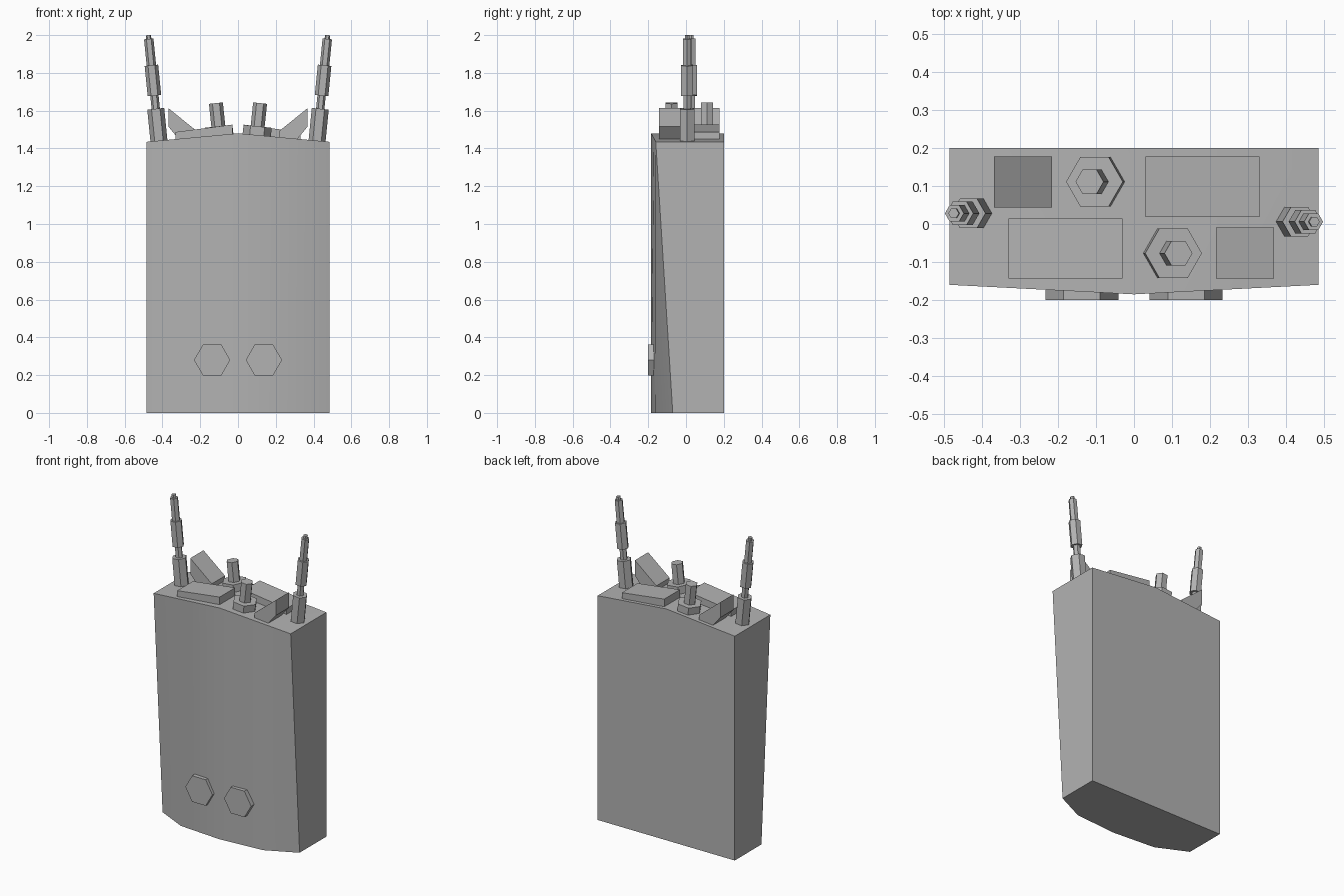
import bpy, bmesh, math
from mathutils import Vector, Matrix

cube = bpy.data.objects.get("Cube")
if cube:
    bpy.data.objects.remove(cube, do_unlink=True)

grey = bpy.data.materials.new("plain_grey")
grey.use_nodes = True
grey.diffuse_color = (0.45, 0.45, 0.45, 1)
grey.node_tree.nodes["Principled BSDF"].inputs["Base Color"].default_value = (0.45, 0.45, 0.45, 1)


def finish(bm, name, smooth=False):
    bmesh.ops.recalc_face_normals(bm, faces=bm.faces)
    mesh = bpy.data.meshes.new(name)
    bm.to_mesh(mesh)
    bm.free()
    mesh.materials.append(grey)
    obj = bpy.data.objects.new(name, mesh)
    bpy.context.collection.objects.link(obj)
    if smooth:
        bpy.ops.object.select_all(action='DESELECT')
        bpy.context.view_layer.objects.active = obj
        obj.select_set(True)
        bpy.ops.object.shade_smooth_by_angle(angle=math.radians(30))
    return obj


def loft(bm, lower, upper):
    """Closed solid between two matching rings of points."""
    a = [bm.verts.new(p) for p in lower]
    b = [bm.verts.new(p) for p in upper]
    n = len(a)
    for i in range(n):
        j = (i + 1) % n
        bm.faces.new((a[i], a[j], b[j], b[i]))
    bm.faces.new(a)
    bm.faces.new(b)


def hex_rod(bm, start, end, radius):
    """Six-sided rod with its corners toward the sides."""
    start, end = Vector(start), Vector(end)
    axis = end - start
    side = Vector((1, 0, 0)) if abs(axis.x) < 0.5 * axis.length else Vector((0, 0, 1))
    u = (side - axis * side.dot(axis) / axis.length_squared).normalized()
    v = axis.normalized().cross(u)
    ring = [(u * math.cos(i * math.pi / 3) + v * math.sin(i * math.pi / 3)) * radius
            for i in range(6)]
    loft(bm, [start + r for r in ring], [end + r for r in ring])


def prism(bm, profile, y0, y1):
    loft(bm, [(x, y0, z) for x, z in profile], [(x, y1, z) for x, z in profile])


# Body: bowed front, sides taper toward the bottom, ridged roof
W, BACK, EAVE, RIDGE = 0.485, 0.2, 1.435, 1.48


def roof(x):
    return RIDGE - (RIDGE - EAVE) * abs(x) / W


def outline(corner_y, bend_y):
    return [(-W, corner_y), (-0.29, bend_y), (0, -0.185), (0.29, bend_y),
            (W, corner_y), (W, BACK), (0, BACK), (-W, BACK)]


bm = bmesh.new()
loft(bm, [(x, y, 0) for x, y in outline(-0.07, -0.163)],
     [(x, y, roof(x)) for x, y in outline(-0.16, -0.17)])
top = [f for f in bm.faces if len(f.verts) == 8 and f.calc_center_median().z > 1]
ridge = [v for v in top[0].verts if abs(v.co.x) < 1e-4]
bmesh.ops.connect_verts(bm, verts=ridge)
finish(bm, "body", smooth=True)

# Front bolts
for s, side in ((1, "left"), (-1, "right")):
    bm = bmesh.new()
    hex_rod(bm, (s * 0.137, -0.15, 0.28), (s * 0.137, -0.2, 0.28), 0.096)
    finish(bm, side + "_front_bolt")

# Roof fittings: each half repeats the other, turned half a circle
MID_Y = 0.017
for s, side in ((1, "left"), (-1, "right")):
    turn = Matrix.Translation((0, MID_Y, 0)) @ Matrix.Rotation(0 if s > 0 else math.pi, 4, 'Z')

    def place(bm, name):
        bm.transform(turn)
        finish(bm, side + "_" + name)

    # Flat cover plate
    bm = bmesh.new()
    prism(bm, [(0.03, 1.46), (0.33, 1.43), (0.33, 1.487), (0.03, 1.526)], 0.002, 0.16)
    place(bm, "cover_plate")

    # Slanted wedge
    bm = bmesh.new()
    prism(bm, [(0.368, 1.613), (0.368, 1.515), (0.31, 1.445), (0.216, 1.44),
               (0.216, 1.49)], -0.16, -0.026)
    place(bm, "wedge")

    # Knob: hex nut with a post
    lean = Vector((0.105, 0, 1))
    foot = Vector((0.097, -0.094, 1.45))
    bm = bmesh.new()
    hex_rod(bm, foot, foot + lean * 0.067, 0.075)
    hex_rod(bm, foot + lean * 0.05, foot + lean * 0.19, 0.037)
    place(bm, "knob")

    # Stepped antenna
    bm = bmesh.new()
    for z0, z1, r in ((1.42, 1.61, 0.045), (1.6, 1.69, 0.022), (1.68, 1.84, 0.036),
                      (1.83, 1.98, 0.025), (1.97, 2.0, 0.014)):
        p, q = [(0.418 + (z - 1.435) * 0.1, -0.011, z) for z in (z0, z1)]
        hex_rod(bm, p, q, r)
    place(bm, "antenna")
